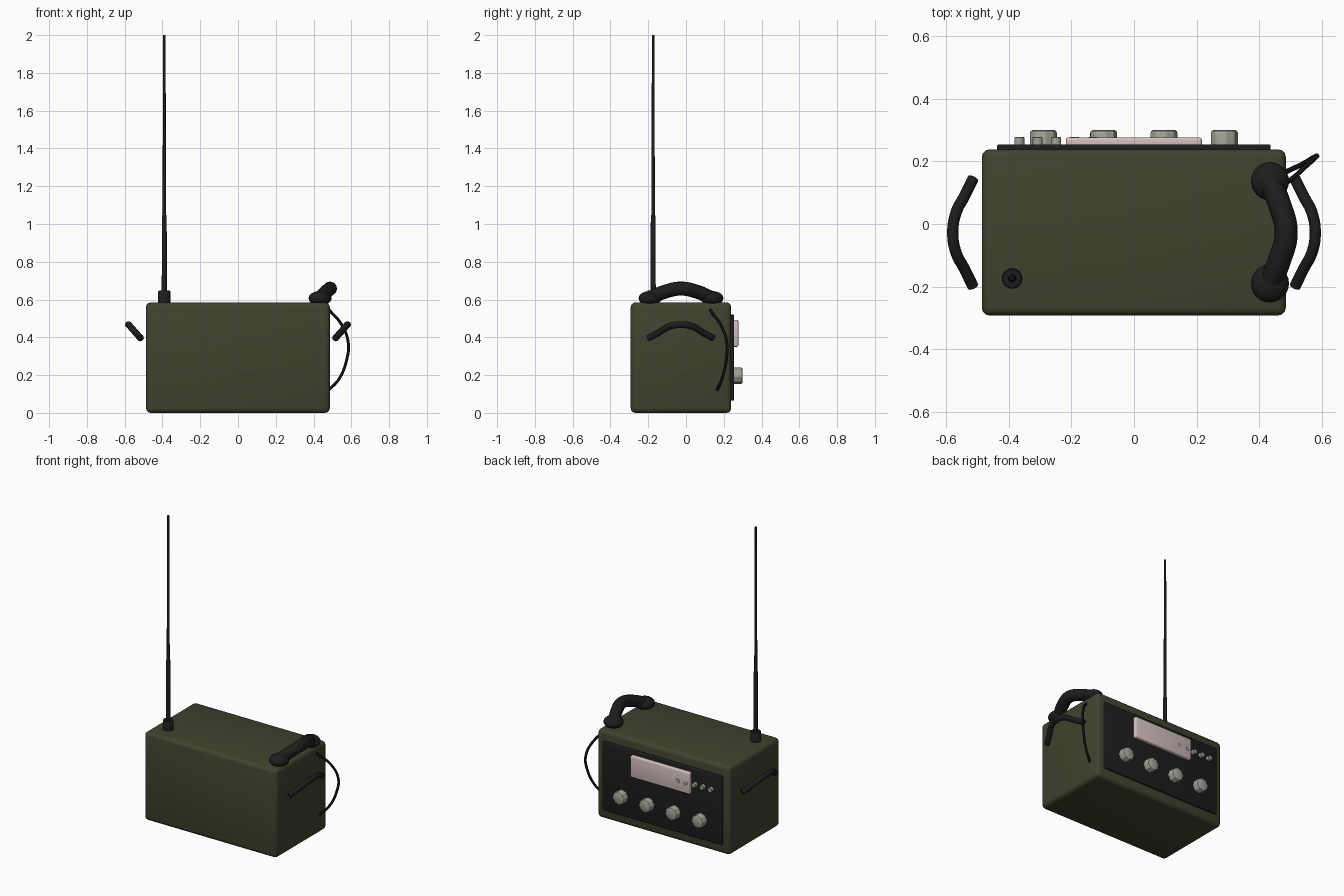
import bpy, bmesh, math
from mathutils import Matrix

old = bpy.data.objects.get("Cube")
if old:
    bpy.data.objects.remove(old)


def material(name, r, g, b):
    m = bpy.data.materials.new(name)
    m.use_nodes = True
    m.diffuse_color = (r, g, b, 1)
    bsdf = m.node_tree.nodes["Principled BSDF"]
    bsdf.inputs["Base Color"].default_value = (r, g, b, 1)
    bsdf.inputs["Roughness"].default_value = 0.6
    return m


GREEN = material("olive green", 0.050, 0.056, 0.027)
BLACK = material("black rubber", 0.012, 0.012, 0.013)
GREY = material("knob grey", 0.36, 0.36, 0.31)
PINK = material("pale pink screen", 0.64, 0.52, 0.51)


def activate(ob):
    bpy.ops.object.select_all(action='DESELECT')
    ob.select_set(True)
    bpy.context.view_layer.objects.active = ob


def finish(name, bm, mat, bevel=0, segments=3):
    """Turn a bmesh into a smooth-shaded object with an optional bevel."""
    bmesh.ops.recalc_face_normals(bm, faces=bm.faces)
    mesh = bpy.data.meshes.new(name)
    bm.to_mesh(mesh)
    bm.free()
    ob = bpy.data.objects.new(name, mesh)
    bpy.context.collection.objects.link(ob)
    mesh.materials.append(mat)
    activate(ob)
    if bevel:
        mod = ob.modifiers.new("Bevel", 'BEVEL')
        mod.width, mod.segments = bevel, segments
        bpy.ops.object.modifier_apply(modifier=mod.name)
    bpy.ops.object.shade_smooth_by_angle(angle=math.radians(35))
    return ob


def box(name, lo, hi, mat, bevel):
    bm = bmesh.new()
    bmesh.ops.create_cube(bm, size=1)
    for v in bm.verts:
        v.co = [a + (c + 0.5) * (b - a) for a, b, c in zip(lo, hi, v.co)]
    return finish(name, bm, mat, bevel)


def lathe(name, profile, centre, mat, sides=24, flute=0.0, facing_back=False):
    """Spin (radius, height) points; flute pulls every other pair of sides in."""
    bm = bmesh.new()
    rings = []
    for r, h in profile:
        ring = []
        for i in range(sides):
            a = math.tau * i / sides
            rr = r * (1 - flute * (i // 2 % 2))
            ring.append(bm.verts.new((rr * math.cos(a), rr * math.sin(a), h)))
        rings.append(ring)
    for low, high in zip(rings, rings[1:]):
        for i in range(sides):
            j = (i + 1) % sides
            bm.faces.new((low[i], low[j], high[j], high[i]))
    bm.faces.new(rings[0][::-1])
    bm.faces.new(rings[-1])
    if facing_back:
        bmesh.ops.rotate(bm, verts=bm.verts, matrix=Matrix.Rotation(-math.pi / 2, 3, 'X'))
    bmesh.ops.translate(bm, verts=bm.verts, vec=centre)
    return finish(name, bm, mat)


def tube(name, points, radius, mat, resolution=4):
    """Round tube along a smooth path."""
    curve = bpy.data.curves.new(name, 'CURVE')
    curve.dimensions = '3D'
    curve.bevel_depth, curve.bevel_resolution = radius, resolution
    curve.resolution_u = 8
    curve.use_fill_caps = True
    spline = curve.splines.new('BEZIER')
    spline.bezier_points.add(len(points) - 1)
    for bp, p in zip(spline.bezier_points, points):
        bp.co = p
        bp.handle_left_type = bp.handle_right_type = 'AUTO'
    ob = bpy.data.objects.new(name, curve)
    bpy.context.collection.objects.link(ob)
    curve.materials.append(mat)
    activate(ob)
    bpy.ops.object.convert(target='MESH')
    ob = bpy.context.object
    bpy.ops.object.shade_smooth_by_angle(angle=math.radians(40))
    return ob


# Case, control panel and screen
box("case", (-0.487, -0.293, 0), (0.486, 0.239, 0.585), GREEN, 0.025)
box("control_panel", (-0.438, 0.2, 0.065), (0.437, 0.255, 0.52), BLACK, 0.006)
box("screen", (-0.218, 0.24, 0.35), (0.217, 0.277, 0.493), PINK, 0.008)

# Row of large fluted knobs
for n in range(4):
    lathe(f"large_knob_{n + 1}",
          [(0.043, 0), (0.043, 0.042), (0.041, 0.047), (0.036, 0.05)],
          (-0.29 + n * 0.193, 0.25, 0.197), GREY, sides=32, flute=0.07, facing_back=True)

# Row of small buttons, the last ones barely breaking through the screen
for n in range(5):
    lathe(f"small_button_{n + 1}", [(0.016, 0), (0.016, 0.026), (0.014, 0.028)],
          (-0.367 + n * 0.059, 0.25, 0.42), GREY, sides=16, facing_back=True)

# Antenna
lathe("antenna_base", [(0.033, 0), (0.033, 0.061), (0.029, 0.067)],
      (-0.39, -0.174, 0.58), BLACK)
lathe("antenna_rod", [(0.014, 0), (0.0125, 0.4), (0.0095, 0.41), (0.008, 0.9), (0.0065, 1.36)],
      (-0.39, -0.174, 0.64), BLACK, sides=12)

# Bowed carrying handles on both sides
handle_path = [(0.515, -0.2, 0.395), (0.542, -0.145, 0.425), (0.57, -0.09, 0.457),
               (0.58, -0.03, 0.467), (0.57, 0.035, 0.457), (0.542, 0.09, 0.425),
               (0.515, 0.145, 0.395)]
for side, label in ((1, "left"), (-1, "right")):
    tube(f"{label}_side_handle", [(side * x, y, z) for x, y, z in handle_path], 0.018, BLACK)

# Handset: two rounded cups joined by an arched grip
for y, label in ((0.137, "back"), (-0.19, "front")):
    bm = bmesh.new()
    bmesh.ops.create_uvsphere(bm, u_segments=24, v_segments=14, radius=1)
    bmesh.ops.scale(bm, verts=bm.verts, vec=(0.061, 0.061, 0.038))
    bmesh.ops.translate(bm, verts=bm.verts, vec=(0.435, y, 0.607))
    finish(f"{label}_handset_cup", bm, BLACK)
tube("handset_grip", [(0.437, -0.185, 0.61), (0.466, -0.115, 0.64), (0.487, -0.027, 0.658),
                      (0.466, 0.062, 0.64), (0.437, 0.132, 0.61)], 0.037, BLACK, 6)

# Cord from the handset to the side of the case
tube("handset_cord", [(0.455, 0.12, 0.575), (0.487, 0.132, 0.54), (0.55, 0.185, 0.465),
                      (0.584, 0.216, 0.37), (0.575, 0.213, 0.28), (0.535, 0.19, 0.18),
                      (0.48, 0.164, 0.12)], 0.008, BLACK, 2)
